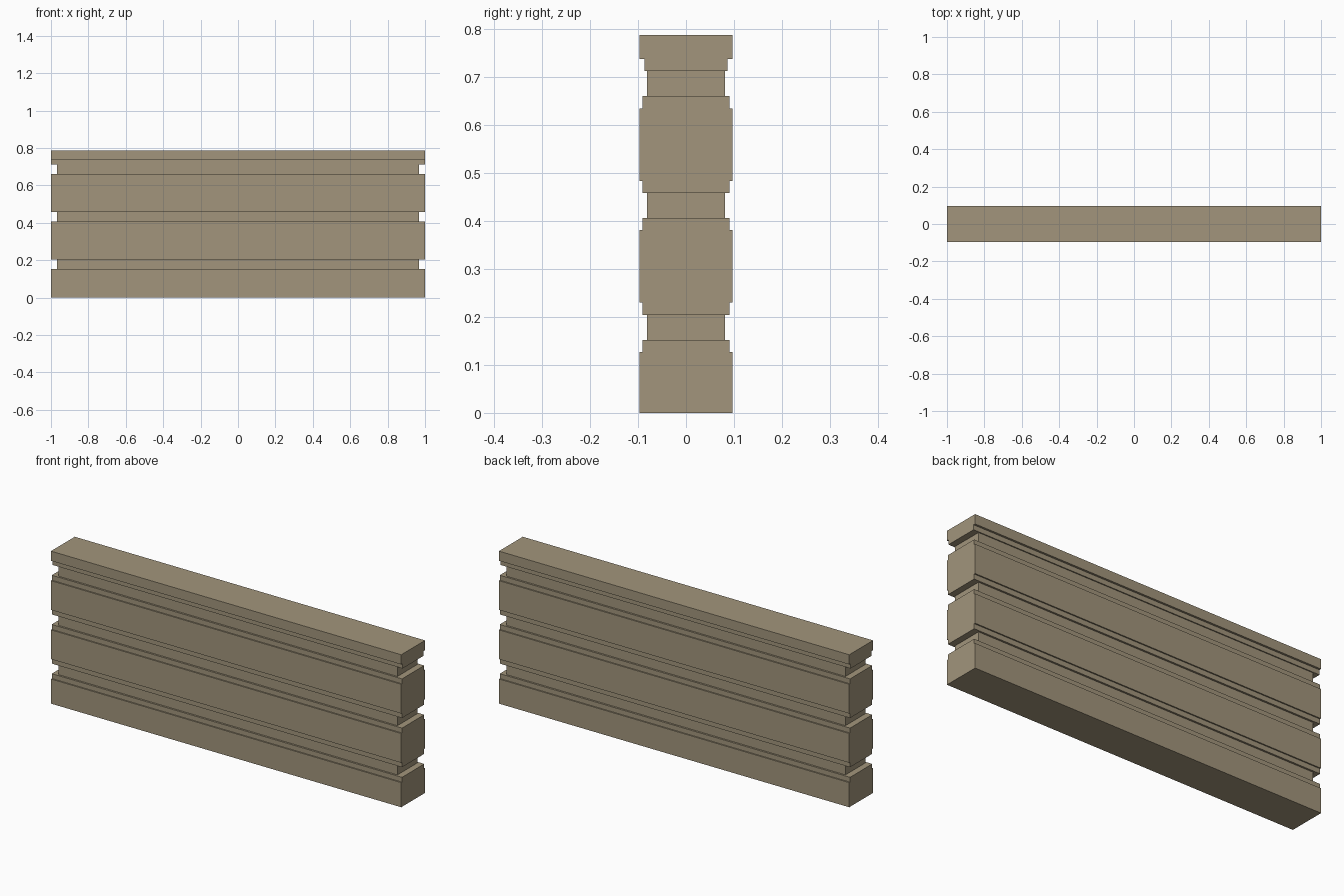
import bpy
import bmesh

if "Cube" in bpy.data.objects:
    bpy.data.objects.remove(bpy.data.objects["Cube"])


def extrude_profile(name, steps, half_len, material, caps=True):
    """Sweep a y-symmetric stepped outline [(half_depth, z), ...] along x."""
    outline = [(y, z) for y, z in steps] + [(-y, z) for y, z in reversed(steps)]
    bm = bmesh.new()
    face = bm.faces.new([bm.verts.new((-half_len, y, z)) for y, z in outline])
    ext = bmesh.ops.extrude_face_region(bm, geom=[face], use_keep_orig=True)
    moved = [v for v in ext["geom"] if isinstance(v, bmesh.types.BMVert)]
    bmesh.ops.translate(bm, verts=moved, vec=(2 * half_len, 0, 0))
    bmesh.ops.recalc_face_normals(bm, faces=bm.faces)
    if not caps:
        # top and bottom are hidden against the neighbouring planks
        hidden = [f for f in bm.faces if abs(f.normal.z) > 0.9]
        bmesh.ops.delete(bm, geom=hidden, context="FACES")
    mesh = bpy.data.meshes.new(name)
    bm.to_mesh(mesh)
    bm.free()
    mesh.materials.append(material)
    obj = bpy.data.objects.new(name, mesh)
    bpy.context.collection.objects.link(obj)
    return obj


stone = bpy.data.materials.new("tan_stone")
stone.diffuse_color = (0.36, 0.30, 0.20, 1)
stone.use_nodes = True
stone.node_tree.nodes["Principled BSDF"].inputs["Base Color"].default_value = stone.diffuse_color

FULL, LIP, CORE = 0.097, 0.0905, 0.081
STEP = 0.0255

# base course: lip on top only
extrude_profile("base_course", [(FULL, 0), (FULL, 0.127), (LIP, 0.127), (LIP, 0.152)], 1.0, stone)

# two middle courses: lip above and below
for name, z0, z1 in (("lower_course", 0.204, 0.406), ("upper_course", 0.458, 0.66)):
    extrude_profile(name, [(LIP, z0), (LIP, z0 + STEP), (FULL, z0 + STEP),
                           (FULL, z1 - STEP), (LIP, z1 - STEP), (LIP, z1)], 1.0, stone)

# coping: deeper lip underneath
extrude_profile("coping", [(0.0865, 0.712), (0.0865, 0.737), (FULL, 0.737), (FULL, 0.787)], 1.0, stone)

# recessed joints between the courses
for i, (z0, z1) in enumerate(((0.152, 0.204), (0.406, 0.458), (0.66, 0.712))):
    extrude_profile(f"recessed_joint_{i + 1}", [(CORE, z0), (CORE, z1)], 0.967, stone, caps=False)
